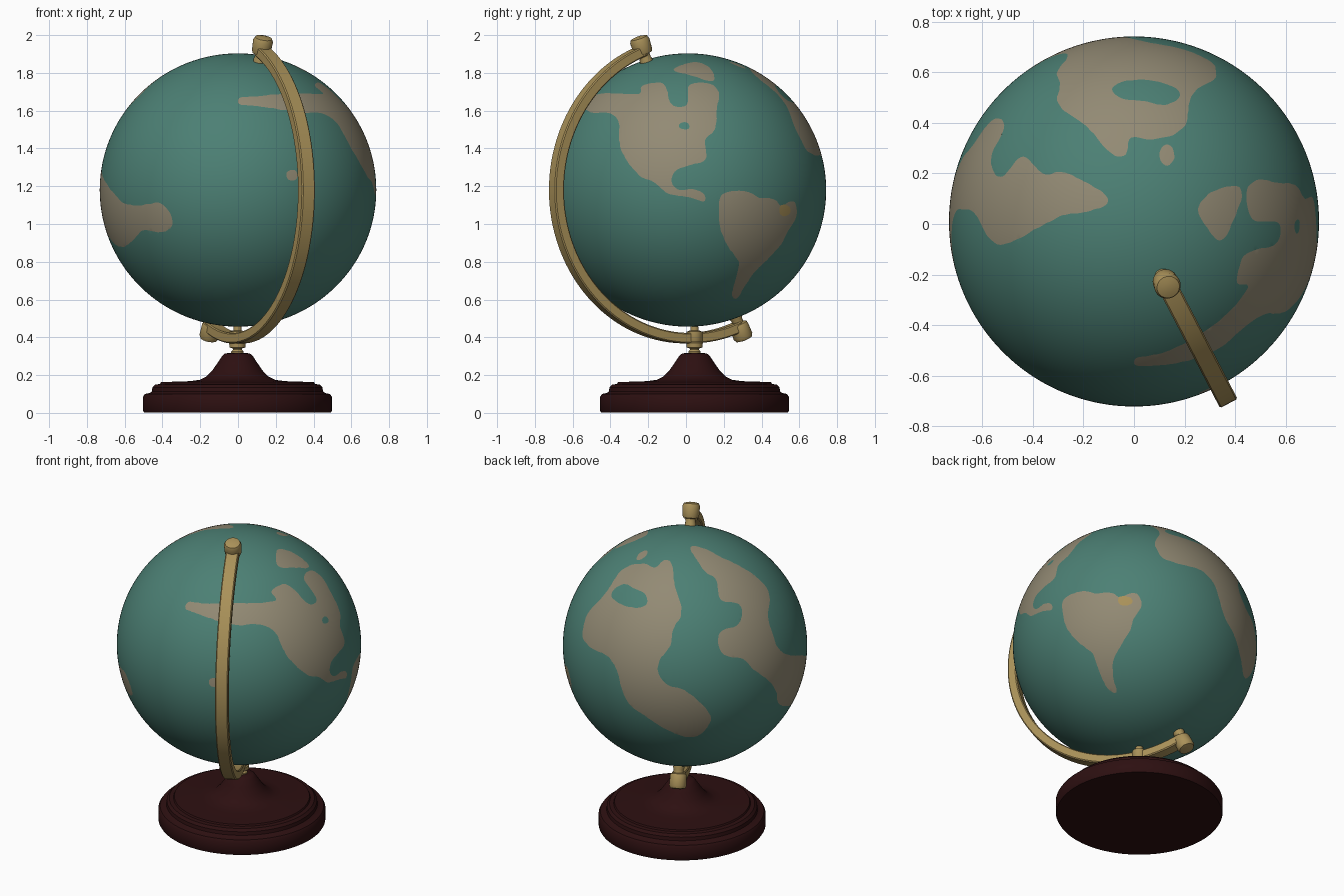
import bpy, bmesh, math
from mathutils import Vector, Matrix

if "Cube" in bpy.data.objects:
    bpy.data.objects.remove(bpy.data.objects["Cube"])

def material(name, rgb):
    m = bpy.data.materials.new(name)
    m.diffuse_color = (*rgb, 1)
    m.use_nodes = True
    m.node_tree.nodes["Principled BSDF"].inputs["Base Color"].default_value = m.diffuse_color
    return m

SEA = material("sea_teal", (0.072, 0.215, 0.175))
LAND = material("land_tan", (0.29, 0.255, 0.175))
BRASS = material("brass", (0.40, 0.285, 0.10))
WOOD = material("dark_wood", (0.026, 0.005, 0.0055))

CENTER = Vector((0, 0.01, 1.18))
RADIUS = 0.732
ARM_DIR = Vector((0.462, -0.887, 0))      # heading of the tilted arm
ARM_SIDE = Vector((0.887, 0.462, 0))

def finish(bm, name, mats, angle=35):
    bmesh.ops.recalc_face_normals(bm, faces=bm.faces)
    me = bpy.data.meshes.new(name)
    bm.to_mesh(me)
    bm.free()
    ob = bpy.data.objects.new(name, me)
    bpy.context.collection.objects.link(ob)
    for m in mats:
        me.materials.append(m)
    bpy.ops.object.select_all(action='DESELECT')
    ob.select_set(True)
    bpy.context.view_layer.objects.active = ob
    bpy.ops.object.shade_smooth_by_angle(angle=math.radians(angle))
    return ob

def lathe(name, profile, mat, matrix, seg=64):
    """Turn a (radius, height) profile around the local z axis."""
    bm = bmesh.new()
    rings = []
    for r, h in profile:
        rings.append([bm.verts.new(matrix @ Vector((r * math.cos(2 * math.pi * i / seg),
                                                     r * math.sin(2 * math.pi * i / seg), h)))
                      for i in range(seg)])
    for a, b in zip(rings, rings[1:]):
        for i in range(seg):
            j = (i + 1) % seg
            bm.faces.new((a[i], a[j], b[j], b[i]))
    bm.faces.new(rings[0])
    bm.faces.new(rings[-1])
    return finish(bm, name, [mat])

# --- turned wooden base -------------------------------------------------
POST = Matrix.Translation((-0.003, 0.045, 0))
lathe("base", [(0.495, 0.003), (0.5, 0.012), (0.5, 0.085), (0.49, 0.1), (0.465, 0.105),
               (0.453, 0.113), (0.45, 0.135), (0.435, 0.15), (0.41, 0.153), (0.405, 0.163),
               (0.25, 0.168), (0.2, 0.175), (0.165, 0.192), (0.135, 0.222), (0.105, 0.265),
               (0.08, 0.303), (0.065, 0.315), (0.03, 0.318)], WOOD, POST, 96)

# --- brass post between base and arm -------------------------------------
lathe("post", [(0.033, 0.31), (0.033, 0.325), (0.024, 0.335), (0.026, 0.342), (0.042, 0.346),
               (0.044, 0.37), (0.038, 0.376), (0.042, 0.382), (0.042, 0.43), (0.022, 0.437),
               (0.022, 0.458)], BRASS, POST, 32)

# --- half ring arm --------------------------------------------------------
def arm_point(r, phi, side=0.0):
    return CENTER + ARM_DIR * (r * math.sin(phi)) + Vector((0, 0, r * math.cos(phi))) + ARM_SIDE * side

bm = bmesh.new()
section = [(0.757, -0.033), (0.763, -0.039), (0.806, -0.039), (0.812, -0.033),
           (0.812, 0.033), (0.806, 0.039), (0.763, 0.039), (0.757, 0.033)]
TOP_PHI, LOW_PHI, N = math.radians(20), math.radians(203), 72
rings = [[bm.verts.new(arm_point(r, TOP_PHI + (LOW_PHI - TOP_PHI) * k / N, s)) for r, s in section]
         for k in range(N + 1)]
for a, b in zip(rings, rings[1:]):
    for i in range(8):
        j = (i + 1) % 8
        bm.faces.new((a[i], a[j], b[j], b[i]))
bm.faces.new(rings[0])
bm.faces.new(rings[-1])
finish(bm, "arm", [BRASS], 30)

# --- pivot knobs at both arm ends ----------------------------------------
for name, phi in (("top_pivot", TOP_PHI), ("bottom_pivot", LOW_PHI)):
    axis = (arm_point(1, phi) - CENTER).normalized()
    mat = Matrix.Translation(CENTER) @ axis.to_track_quat('Z', 'Y').to_matrix().to_4x4()
    lathe(name, [(0.034, 0.69), (0.034, 0.735), (0.03, 0.745), (0.03, 0.765), (0.046, 0.77),
                 (0.05, 0.78), (0.053, 0.84), (0.045, 0.857), (0.02, 0.863)], BRASS, mat, 24)

# --- globe ----------------------------------------------------------------
# each view: (pixel centre u, v, pixels per unit, azimuth from front, elevation)
VIEWS = {"front": (238, 191, 189, 0, 0), "right": (689, 191, 189, 90, 0),
         "top": (1134, 222, 254, 0, 90), "back": (685, 645, 167, 215, 25)}

def basis(view):
    az, el = math.radians(VIEWS[view][3]), math.radians(VIEWS[view][4])
    h = Vector((math.sin(az), -math.cos(az), 0))
    z = Vector((0, 0, 1))
    return (Vector((math.cos(az), math.sin(az), 0)),
            z * math.cos(el) - h * math.sin(el), h * math.cos(el) + z * math.sin(el))

def oval(u, v, a, b):
    return [(u + a * math.cos(t * math.pi / 4), v + b * math.sin(t * math.pi / 4)) for t in range(8)]

north_west = [(583, 99), (605, 93), (640, 94), (642, 86), (658, 82), (667, 86), (671, 103), (680, 107),
              (689, 104), (690, 85), (710, 83), (720, 92), (718, 108), (716, 130), (706, 140),
              (707, 160), (690, 166), (675, 172), (673, 184), (680, 191), (693, 190), (705, 195),
              (706, 203), (690, 198), (670, 195), (655, 183), (640, 176), (626, 158), (620, 140),
              (620, 122), (610, 113), (595, 113), (582, 107)]
south_west = [(722, 197), (735, 192), (750, 193), (760, 199), (775, 200), (782, 206), (795, 202),
              (798, 210), (796, 222), (788, 235), (782, 247), (768, 262), (755, 275), (745, 290),
              (738, 301), (733, 297), (737, 280), (740, 264), (730, 250), (722, 232), (720, 215)]
ice_island = [(1240, 187), (1242, 200), (1232, 225), (1225, 240), (1215, 238), (1199, 214),
              (1203, 200), (1220, 189)]
middle = [(583, 628), (588, 612), (603, 595), (612, 582), (620, 570), (632, 563), (645, 562),
          (655, 566), (664, 558), (672, 562), (674, 580), (680, 600), (681, 615), (673, 628),
          (671, 645), (660, 658), (658, 672), (668, 685), (685, 690), (706, 708), (711, 720),
          (700, 735), (685, 737), (665, 729), (645, 716), (630, 705), (622, 690), (617, 670),
          (607, 655), (592, 648), (583, 638)]
inner_sea = [(1112, 88), (1125, 81), (1150, 80), (1175, 87), (1180, 97), (1165, 105),
             (1145, 101), (1120, 98)]
east = [(690, 545), (705, 547), (722, 556), (737, 563), (752, 572), (765, 584), (770, 597),
        (768, 615), (773, 635), (780, 650), (792, 655), (808, 657), (810, 680), (797, 697),
        (787, 706), (778, 703), (776, 690), (766, 678), (752, 668), (743, 658), (725, 655),
        (718, 643), (721, 630), (738, 624), (742, 611), (738, 602), (722, 600), (718, 588),
        (716, 577), (706, 571), (698, 560)]
south_east = [(90, 204), (115, 203), (135, 207), (150, 205), (160, 204), (168, 212), (173, 222),
              (170, 230), (160, 234), (142, 232), (133, 242), (122, 249), (112, 243), (103, 226),
              (90, 222)]

# painted in order: later shapes cover earlier ones (0 sea, 1 land, 2 brass)
PAINT = [("right", 1, north_west), ("right", 0, oval(685, 126, 6, 4)), ("right", 1, south_west),
         ("right", 2, oval(786, 212, 6, 6)), ("top", 1, ice_island), ("back", 1, middle),
         ("top", 0, inner_sea), ("top", 1, oval(1167, 155, 8, 11)), ("back", 1, east),
         ("front", 1, south_east), ("front", 1, oval(292, 176, 6, 6))]

def smooth_outline(pts, steps=3):
    """Closed Catmull-Rom curve through the points."""
    out, n = [], len(pts)
    for i in range(n):
        p = [Vector(pts[(i + k) % n]) for k in (-1, 0, 1, 2)]
        for s in range(steps):
            t = s / steps
            q = 0.5 * (2 * p[1] + (p[2] - p[0]) * t + (2 * p[0] - 5 * p[1] + 4 * p[2] - p[3]) * t * t
                       + (3 * p[1] - p[0] - 3 * p[2] + p[3]) * t ** 3)
            out.append((q.x, q.y))
    return out

def inside(u, v, poly):
    hit = False
    x0, y0 = poly[-1]
    for x1, y1 in poly:
        if (y0 > v) != (y1 > v) and u < x0 + (v - y0) * (x1 - x0) / (y1 - y0):
            hit = not hit
        x0, y0 = x1, y1
    return hit

bm = bmesh.new()
bmesh.ops.create_icosphere(bm, subdivisions=7, radius=RADIUS)
centers = [(f, f.calc_center_median()) for f in bm.faces]
for f in bm.faces:
    f.material_index = 0
for view, index, pts in PAINT:
    cu, cv, k = VIEWS[view][:3]
    right, up, toward = basis(view)
    poly = smooth_outline(pts)
    us, vs = [p[0] for p in poly], [p[1] for p in poly]
    u0, u1, v0, v1 = min(us), max(us), min(vs), max(vs)
    for f, c in centers:
        if c.dot(toward) > 0:
            u, v = cu + k * c.dot(right), cv - k * c.dot(up)
            if u0 < u < u1 and v0 < v < v1 and inside(u, v, poly):
                f.material_index = index

# even out the coast lines along the sphere
coast = {}
for e in bm.edges:
    if e.link_faces[0].material_index != e.link_faces[1].material_index:
        a, b = e.verts
        coast.setdefault(a, []).append(b)
        coast.setdefault(b, []).append(a)
for _ in range(2):
    moved = {v: (v.co * 0.5 + sum((n.co for n in ns), Vector()) * (0.5 / len(ns))).normalized() * RADIUS
             for v, ns in coast.items()}
    for v, co in moved.items():
        v.co = co
bmesh.ops.transform(bm, matrix=Matrix.Translation(CENTER) @ Matrix.Diagonal((1, 1, 0.988, 1)), verts=bm.verts)
finish(bm, "globe", [SEA, LAND, BRASS], 60)
